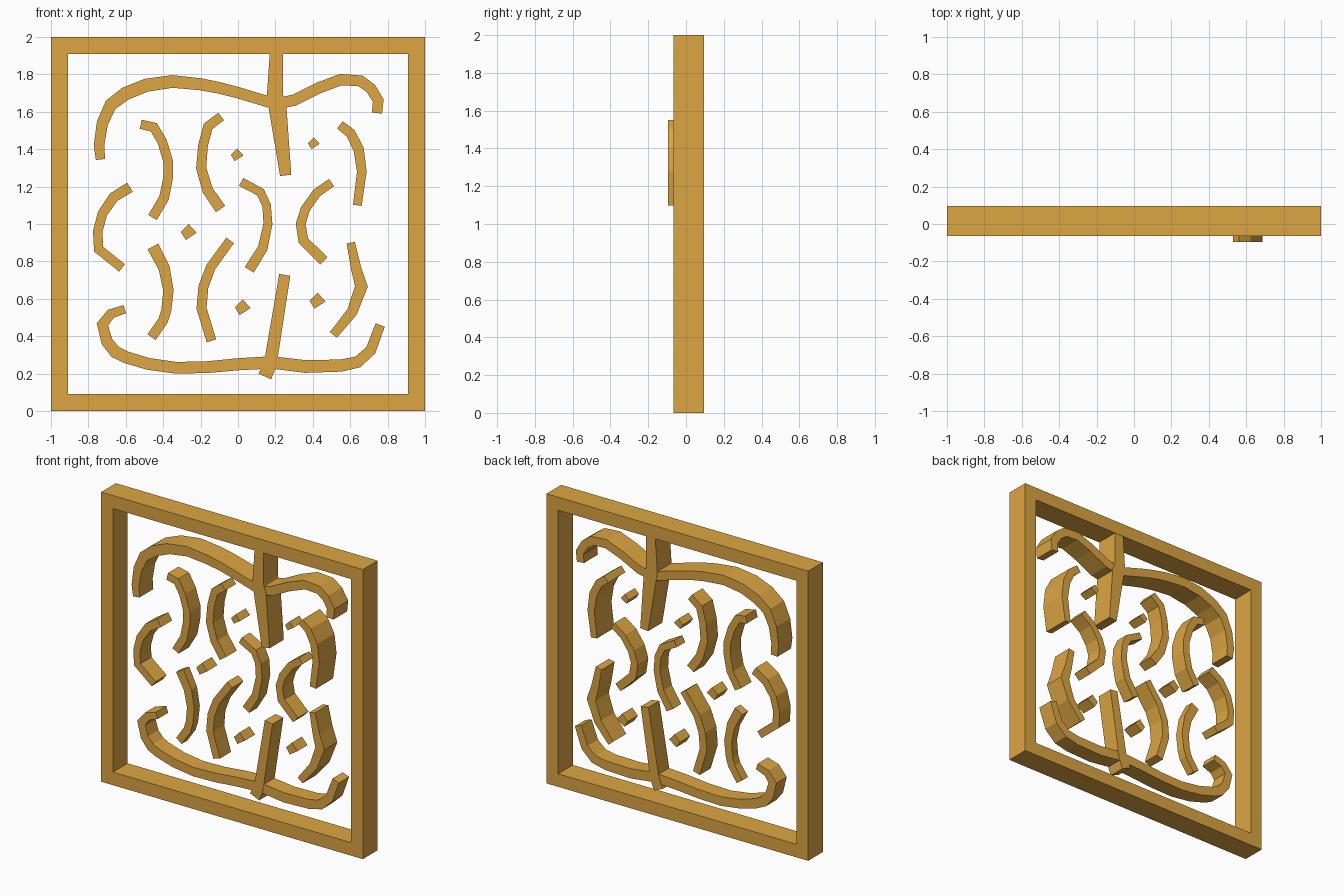
import bpy, bmesh
from mathutils import Vector

mat = bpy.data.materials.new("ochre")
mat.diffuse_color = (0.72, 0.38, 0.055, 1)


def finish(name, bm):
    bmesh.ops.recalc_face_normals(bm, faces=bm.faces[:])
    me = bpy.data.meshes.new(name)
    bm.to_mesh(me)
    bm.free()
    me.materials.append(mat)
    ob = bpy.data.objects.new(name, me)
    bpy.context.collection.objects.link(ob)
    return ob


def bar(name, path, widths, y0, y1, closed=False):
    """Flat bar following a path in the xz plane, mitred, widths eased along it."""
    pts = [Vector(p) for p in path]
    n = len(pts)
    bm = bmesh.new()
    rings = []
    for i, p in enumerate(pts):
        dirs = []
        if i > 0 or closed:
            dirs.append((p - pts[i - 1]).normalized())
        if i < n - 1 or closed:
            dirs.append((pts[(i + 1) % n] - p).normalized())
        normals = [Vector((-d.y, d.x)) for d in dirs]
        a, b = normals[0], normals[-1]
        side = (a + b) / max(1 + a.dot(b), 0.5)
        t = i / (n - 1) * (len(widths) - 1)
        k = min(int(t), len(widths) - 2) if len(widths) > 1 else 0
        w = widths[k] if len(widths) == 1 else widths[k] + (widths[k + 1] - widths[k]) * (t - k)
        l, r = p + side * w / 2, p - side * w / 2
        rings.append([bm.verts.new(c) for c in
                      ((l.x, y0, l.y), (r.x, y0, r.y), (r.x, y1, r.y), (l.x, y1, l.y))])
    for i in range(n if closed else n - 1):
        a, b = rings[i], rings[(i + 1) % n]
        for j in range(4):
            q = (j + 1) % 4
            bm.faces.new((a[j], a[q], b[q], b[j]))
    if not closed:
        bm.faces.new(rings[0])
        bm.faces.new(rings[-1])
    # merge coplanar front and back quads into single clean faces
    bmesh.ops.recalc_face_normals(bm, faces=bm.faces[:])
    if not closed:
        flat = [e for e in bm.edges if len(e.link_faces) == 2
                and all(abs(f.normal.y) > 0.99 for f in e.link_faces)]
        bmesh.ops.dissolve_edges(bm, edges=flat, use_verts=False)
    return finish(name, bm)


def peg(name, cx, cz, s):
    """Small lozenge peg."""
    bm = bmesh.new()
    prof = [(-0.042, 0), (0, 0.042), (0.042, -0.004), (-0.016, -0.042)]
    f = [bm.verts.new((cx + x * s, -0.02, cz + z * s)) for x, z in prof]
    b = [bm.verts.new((cx + x * s, 0.09, cz + z * s)) for x, z in prof]
    bm.faces.new(f)
    bm.faces.new(b)
    for i in range(4):
        j = (i + 1) % 4
        bm.faces.new((f[i], f[j], b[j], b[i]))
    finish(name, bm)


# Square frame
bar("frame", [(-.955, .045), (.955, .045), (.955, 1.955), (-.955, 1.955)],
    [.09], -.065, .095, closed=True)

# Upper arch and its hanging stem
bar("upper_arch",
    [(-.735, 1.345), (-.743, 1.42), (-.725, 1.54), (-.68, 1.638), (-.6, 1.698),
     (-.49, 1.742), (-.35, 1.762), (-.2, 1.747), (-.1, 1.728), (0, 1.702),
     (.2, 1.642), (.3, 1.662), (.43, 1.727), (.55, 1.772), (.655, 1.765),
     (.71, 1.725), (.75, 1.66), (.743, 1.593)],
    [.05, .072, .06, .06, .055], -.06, .09)
bar("upper_stem", [(.205, 1.912), (.197, 1.69), (.212, 1.62), (.255, 1.26)],
    [.07, .085, .095, .06], -.063, .093)

# Lower arch and its standing stem
bar("lower_arch",
    [(-.605, .545), (-.68, .52), (-.725, .463), (-.70, .37), (-.655, .315),
     (-.6, .288), (-.48, .252), (-.33, .231), (-.16, .235), (0, .25),
     (.18, .26), (.36, .238), (.55, .243), (.64, .262), (.71, .325), (.76, .46)],
    [.045, .065, .062, .068, .052], -.02, .092)
bar("lower_stem", [(.25, .728), (.178, .285), (.168, .24), (.143, .185)],
    [.06, .068, .07, .075], -.023, .095)

# Curved bars filling the panel
bar("upper_left_hook",
    [(-.52, 1.533), (-.45, 1.517), (-.405, 1.44), (-.372, 1.33), (-.373, 1.25),
     (-.395, 1.14), (-.457, 1.035)], [.05, .053], -.03, .085)
bar("upper_middle_bow",
    [(-.09, 1.575), (-.16, 1.522), (-.187, 1.42), (-.197, 1.3), (-.162, 1.18),
     (-.093, 1.08)], [.05, .052, .06], -.03, .085)
bar("left_bow",
    [(-.578, 1.197), (-.665, 1.143), (-.725, 1.055), (-.75, .96), (-.745, .865),
     (-.62, .765)], [.057, .05, .05], -.035, .085)
bar("centre_bow",
    [(.017, 1.225), (.12, 1.17), (.153, 1.1), (.16, 1), (.132, .87), (.06, .755)],
    [.047, .045, .057], 0, .09)
bar("right_bow",
    [(.5, 1.222), (.42, 1.165), (.36, 1.08), (.335, 1), (.35, .91), (.46, .803)],
    [.047, .05, .055], -.03, .085)
bar("lower_left_bow",
    [(-.455, .88), (-.395, .765), (-.372, .645), (-.383, .54), (-.4, .485),
     (-.462, .395)], [.065, .053, .053], .015, .075)
bar("lower_middle_bow",
    [(-.042, .912), (-.145, .77), (-.185, .665), (-.195, .55), (-.142, .375)],
    [.05, .053, .053], -.03, .09)
bar("upper_right_bow",
    [(.545, 1.53), (.602, 1.485), (.645, 1.4), (.662, 1.28), (.638, 1.1)],
    [.05, .055, .047], -.095, .093)
bar("lower_right_bow",
    [(.603, .9), (.632, .76), (.66, .667), (.61, .53), (.51, .407)],
    [.045, .065, .048], -.05, .092)

# Lozenge pegs
for i, (x, z, s) in enumerate([(-.263, .957, 1), (-.005, 1.37, .8), (.405, 1.432, .75),
                               (.025, .555, 1), (.425, .59, 1.02)]):
    peg(f"peg_{i + 1}", x, z, s)
